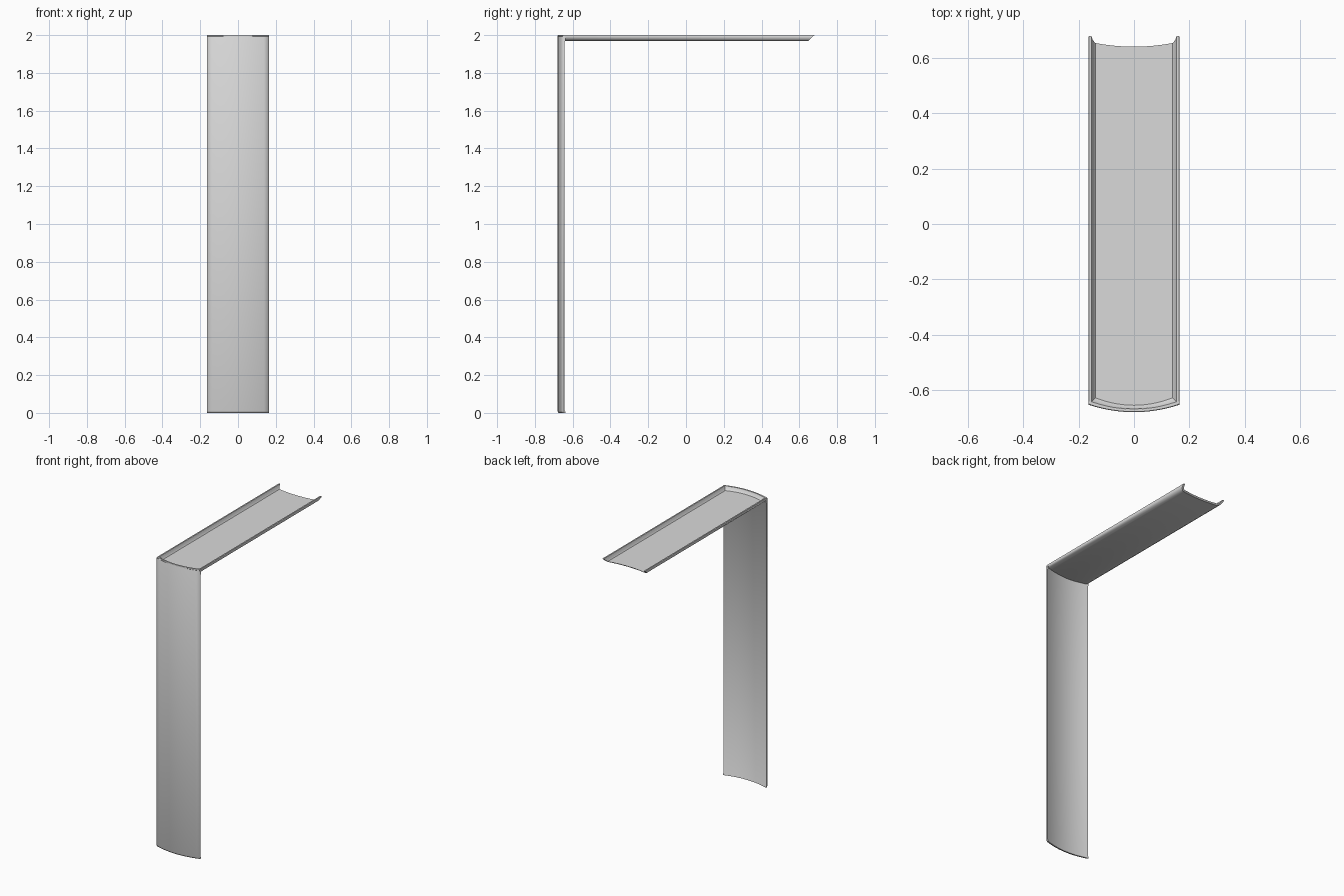
import bpy, bmesh, math

cube = bpy.data.objects.get("Cube")
if cube:
    bpy.data.objects.remove(cube, do_unlink=True)

HALF_W, FRONT, BOW = 0.165, -0.68, 0.027
COLS = 13

grey = bpy.data.materials.new("light grey")
grey.use_nodes = True
colour = (0.7, 0.7, 0.7, 1)
grey.diffuse_color = colour
grey.node_tree.nodes["Principled BSDF"].inputs["Base Color"].default_value = colour


def finish(bm, name, angle):
    bmesh.ops.recalc_face_normals(bm, faces=bm.faces)
    mesh = bpy.data.meshes.new(name)
    bm.to_mesh(mesh)
    bm.free()
    mesh.materials.append(grey)
    obj = bpy.data.objects.new(name, mesh)
    bpy.context.collection.objects.link(obj)
    bpy.ops.object.select_all(action="DESELECT")
    obj.select_set(True)
    bpy.context.view_layer.objects.active = obj
    bpy.ops.object.shade_smooth_by_angle(angle=math.radians(angle))
    return obj


def across(half):
    return [half * (1 - 2 * i / (COLS - 1)) for i in range(COLS)]


def bowed_y(x, half):
    return FRONT + BOW * (x / half) ** 2


def bridge(bm, a, b):
    for i in range(len(a) - 1):
        bm.faces.new((a[i], a[i + 1], b[i + 1], b[i]))


# Upright bowed panel with a small curled foot
profile = [(0.014, 0), (0.004, 0), (0, 0.010), (0, 1.99), (0.004, 1.999),
           (0.012, 1.999), (0.016, 1.972), (0.010, 1.964), (0.010, 0.014), (0.014, 0.006)]
bm = bmesh.new()
rows = [[bm.verts.new((x, bowed_y(x, HALF_W) + dy, z)) for x in across(HALF_W)]
        for dy, z in profile]
for a, b in zip(rows, rows[1:] + rows[:1]):
    bridge(bm, a, b)
for end in (0, -1):
    bm.faces.new([r[end] for r in rows])
finish(bm, "front_panel", 80)

# Tray: rim section (inset, height) swept round three sides
rim = [(0.022, 1.968), (0.006, 1.978), (0, 1.994), (0.002, 2.0),
       (0.011, 2.0), (0.016, 1.986), (0.025, 1.976)]
bm = bmesh.new()
rings = []
for inset, z in rim:
    half = HALF_W - inset
    back = 0.645 + 0.035 * (z - 1.968) / 0.032
    pts = [(x, bowed_y(x, half) + inset) for x in across(half)]
    pts = [(half, back)] + pts + [(-half, back)]
    rings.append([bm.verts.new((x, y, z)) for x, y in pts])
for a, b in zip(rings, rings[1:]):
    bridge(bm, a, b)

# Floor sheets, with a hollow curve along the back edge
back_edges = []
for ring in (rings[0], rings[-1]):
    corner = ring[0].co
    edge = [bm.verts.new((v.co.x, corner.y - 0.013 * (1 - (v.co.x / corner.x) ** 2), corner.z))
            for v in ring[2:-2]]
    edge = [ring[0]] + edge + [ring[-1]]
    bridge(bm, ring[1:-1], edge)
    back_edges.append(edge)
bridge(bm, *back_edges)
for end in (0, -1):
    bm.faces.new([r[end] for r in rings])
finish(bm, "top_tray", 40)
